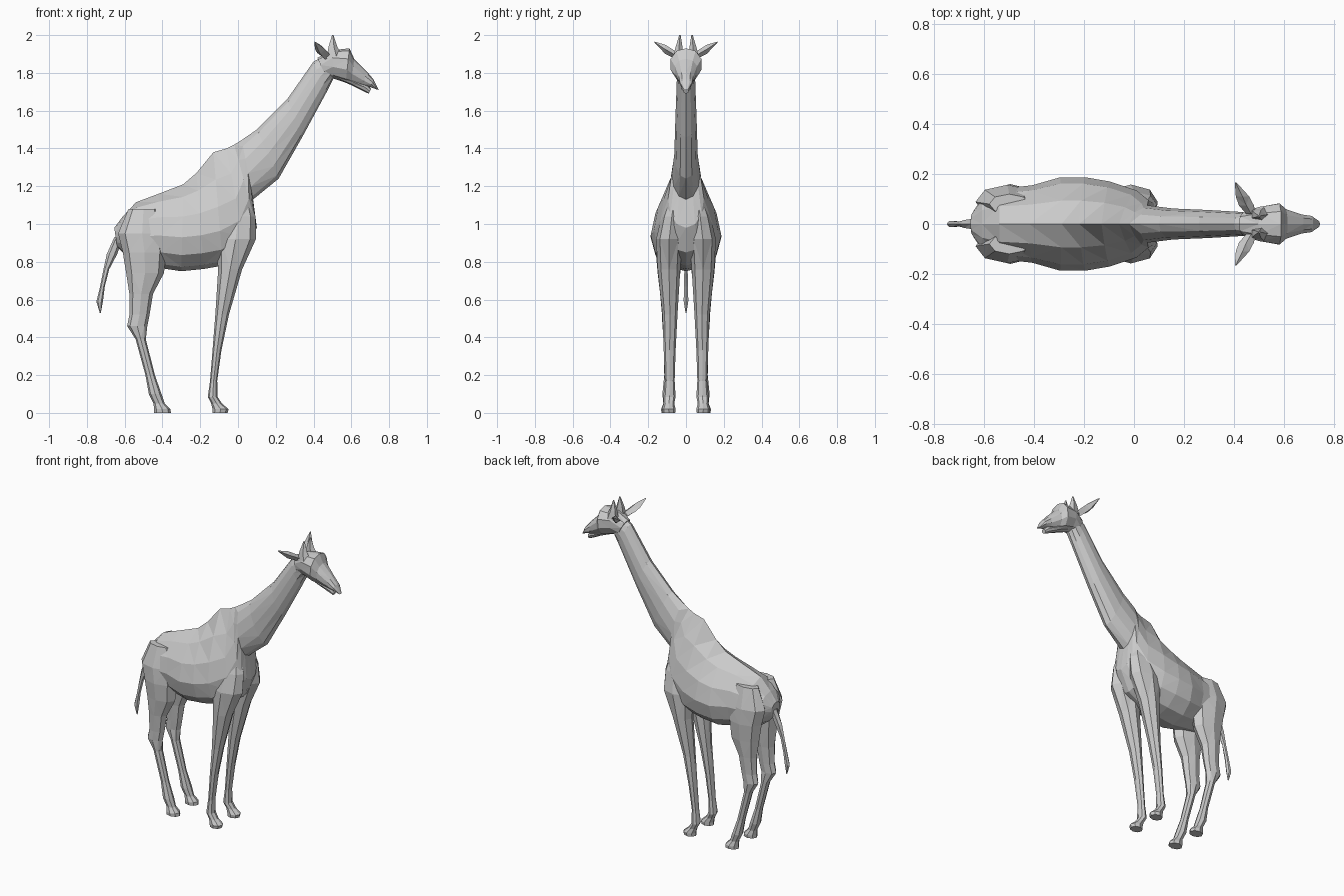
import bpy, bmesh
from math import sin, cos, pi
from mathutils import Vector


def loft(name, rings):
    """Skin a list of equal-length point rings into a closed flat-shaded mesh."""
    bm = bmesh.new()
    loops = [[bm.verts.new(p) for p in r] for r in rings]
    n = len(loops[0])
    for a, b in zip(loops, loops[1:]):
        for i in range(n):
            j = (i + 1) % n
            bm.faces.new((a[i], a[j], b[j], b[i]))
    bm.faces.new(loops[0])
    bm.faces.new(loops[-1])
    bmesh.ops.triangulate(bm, faces=bm.faces[:])
    bmesh.ops.recalc_face_normals(bm, faces=bm.faces[:])
    me = bpy.data.meshes.new(name)
    bm.to_mesh(me)
    bm.free()
    ob = bpy.data.objects.new(name, me)
    bpy.context.collection.objects.link(ob)
    return ob


def slice_ring(xt, zt, xb, zb, w, k, n=12):
    """Egg-shaped section between a top and a bottom point; k > 1 sinks the widest part."""
    top, bot = Vector((xt, 0, zt)), Vector((xb, 0, zb))
    ring = []
    for i in range(n):
        a = 2 * pi * i / n
        t = max(0.0, (1 - cos(a)) / 2) ** (1 / k)
        p = top.lerp(bot, t)
        p.y = w * sin(a)
        ring.append(p)
    return ring


def flat_ring(z, x0, x1, y0, y1, side=1, n=8):
    """Horizontal oval section given by its bounds."""
    cx, cy, rx, ry = (x0 + x1) / 2, (y0 + y1) / 2, (x1 - x0) / 2, (y1 - y0) / 2
    return [Vector((cx + rx * cos(2 * pi * i / n), side * (cy + ry * sin(2 * pi * i / n)), z))
            for i in range(n)]


# Torso and neck: top x, z, bottom x, z, half width, egg factor
body = loft("body_and_neck", [slice_ring(*s) for s in (
    (-.655, .98, -.64, .88, .045, 1),
    (-.61, 1.04, -.60, .84, .11, 1),
    (-.54, 1.115, -.52, .78, .142, 1.1),
    (-.42, 1.16, -.40, .765, .155, 1.2),
    (-.29, 1.21, -.30, .75, .187, 1.4),
    (-.22, 1.27, -.18, .762, .187, 1.6),
    (-.13, 1.38, -.08, .78, .17, 1.9),
    (-.06, 1.40, .04, .85, .135, 1.9),
    (-.02, 1.42, .10, .98, .095, 1.6),
    (.02, 1.445, .08, 1.13, .075, 1.2),
    (.10, 1.50, .215, 1.24, .062, 1),
    (.26, 1.66, .34, 1.46, .056, 1),
    (.40, 1.86, .47, 1.70, .048, 1),
    (.47, 1.895, .505, 1.77, .05, 1))])

# Head
head = loft("head", [slice_ring(*s, n=10) for s in (
    (.42, 1.88, .47, 1.77, .05, 1),
    (.50, 1.92, .505, 1.77, .072, .8),
    (.59, 1.93, .57, 1.748, .086, .9),
    (.615, 1.875, .60, 1.745, .062, .9),
    (.68, 1.81, .66, 1.73, .04, 1),
    (.718, 1.765, .70, 1.725, .034, 1),
    (.745, 1.71, .735, 1.712, .012, 1))])
jaw = loft("lower_jaw", [slice_ring(*s, n=8) for s in (
    (.53, 1.80, .53, 1.765, .04, 1),
    (.62, 1.77, .60, 1.735, .038, 1),
    (.68, 1.745, .665, 1.702, .024, 1),
    (.705, 1.715, .692, 1.69, .015, 1))])

# Legs: z, then x and y bounds of each section
FRONT = ((1.14, -.04, .06, .03, .09), (1.04, -.09, .093, .02, .13),
         (.92, -.12, .095, .02, .158), (.76, -.105, .022, .03, .15),
         (.52, -.12, -.048, .045, .125), (.33, -.135, -.088, .055, .118),
         (.17, -.148, -.11, .06, .112), (.085, -.16, -.108, .055, .12),
         (.05, -.142, -.085, .062, .118), (.02, -.135, -.05, .055, .128),
         (0, -.135, -.055, .057, .125))
HIND = ((1.08, -.58, -.42, .04, .12), (.95, -.635, -.38, .02, .157),
        (.85, -.61, -.38, .02, .16), (.74, -.592, -.392, .03, .15),
        (.63, -.575, -.45, .045, .137), (.52, -.575, -.468, .055, .127),
        (.46, -.587, -.48, .06, .125), (.39, -.542, -.488, .06, .118),
        (.2, -.49, -.44, .065, .115), (.1, -.472, -.405, .06, .125),
        (.05, -.447, -.388, .067, .12), (.02, -.445, -.358, .058, .132),
        (0, -.445, -.355, .06, .13))
parts = [head, jaw]
for side, tag in ((1, "left"), (-1, "right")):
    parts.append(loft("front_leg_" + tag, [flat_ring(*s, side=side) for s in FRONT]))
    parts.append(loft("hind_leg_" + tag, [flat_ring(*s, side=side) for s in HIND]))

# Fuse limbs and head into the torso so no hidden surfaces remain
for p in parts:
    m = body.modifiers.new("join_" + p.name, 'BOOLEAN')
    m.operation, m.solver, m.object = 'UNION', 'EXACT', p
fused = bpy.data.meshes.new_from_object(
    body.evaluated_get(bpy.context.evaluated_depsgraph_get()))
body.modifiers.clear()
body.data = fused
for p in parts:
    bpy.data.objects.remove(p)

# Tail
loft("tail", [flat_ring(*s, n=6) for s in (
    (.93, -.655, -.61, -.025, .025), (.84, -.695, -.64, -.018, .018),
    (.76, -.712, -.682, -.01, .01), (.67, -.73, -.705, -.013, .013),
    (.59, -.75, -.715, -.014, .014), (.53, -.732, -.726, -.003, .003))])

# Ears (sections along y) and horns
for side, tag in ((1, "left"), (-1, "right")):
    loft("ear_" + tag, [[Vector((x + r * cos(a * pi / 2), side * y, z + h * sin(a * pi / 2)))
                         for a in range(4)] for y, x, z, r, h in (
        (.04, .47, 1.885, .02, .02), (.075, .45, 1.905, .03, .022),
        (.11, .435, 1.925, .027, .024), (.167, .407, 1.963, .003, .003))])
    loft("horn_" + tag, [flat_ring(*s, side=side, n=5) for s in (
        (1.88, .46, .555, .01, .07), (1.94, .475, .525, .018, .055),
        (2.0, .497, .505, .028, .036))])
